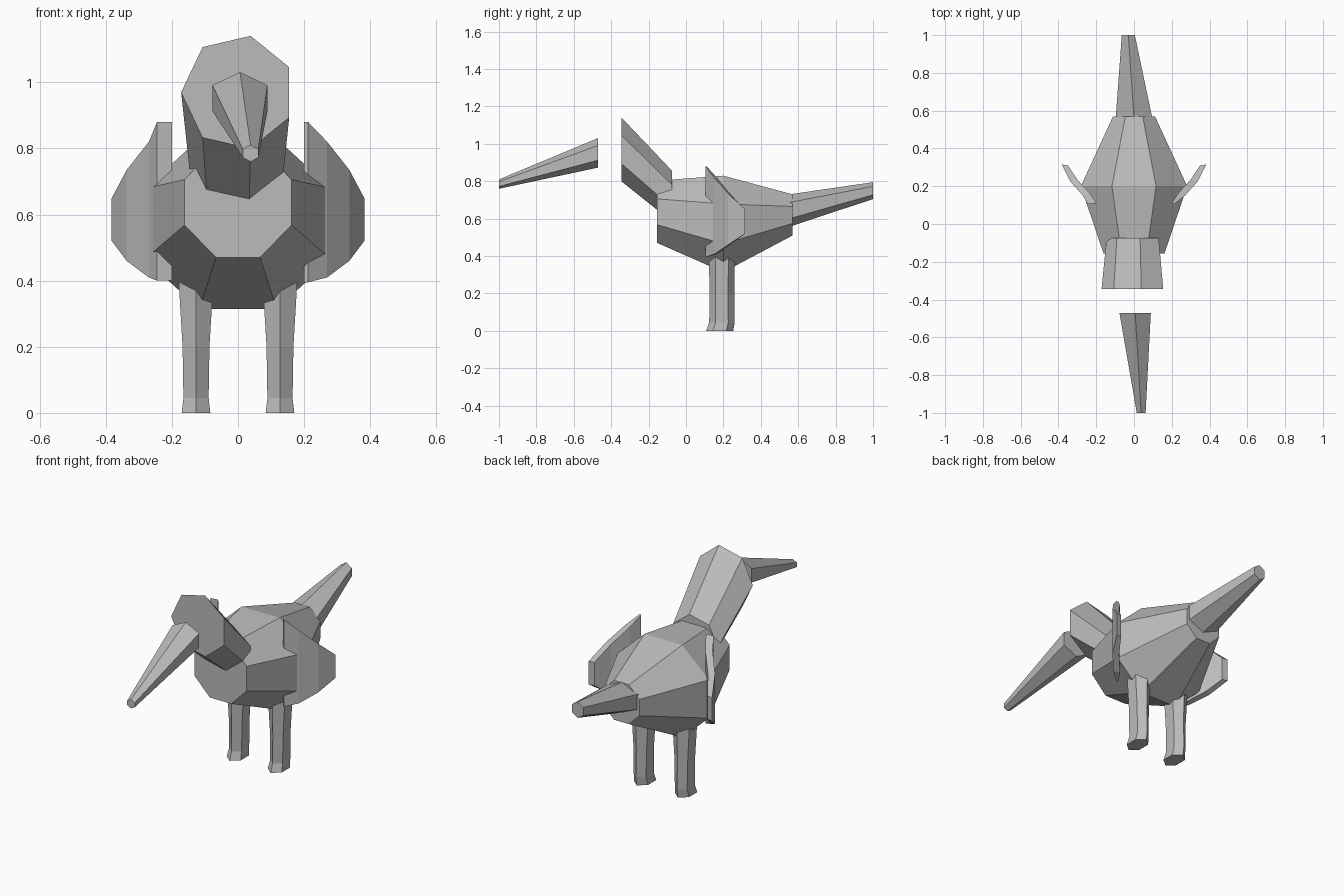
import bpy
import bmesh
from math import cos, sin, radians, tau

cube = bpy.data.objects.get("Cube")
if cube:
    bpy.data.objects.remove(cube, do_unlink=True)

grey = bpy.data.materials.new("plain grey")
grey.use_nodes = True
shade = (0.5, 0.5, 0.5, 1.0)
grey.diffuse_color = shade
grey.node_tree.nodes["Principled BSDF"].inputs["Base Color"].default_value = shade


def loft(name, rings):
    """Skin a list of equal-sized point rings and cap both ends."""
    bm = bmesh.new()
    loops = [[bm.verts.new(p) for p in ring] for ring in rings]
    count = len(loops[0])
    for a, b in zip(loops, loops[1:]):
        for i in range(count):
            j = (i + 1) % count
            bm.faces.new((a[i], a[j], b[j], b[i]))
    bm.faces.new(loops[0])
    bm.faces.new(loops[-1])
    bmesh.ops.recalc_face_normals(bm, faces=bm.faces)
    mesh = bpy.data.meshes.new(name)
    bm.to_mesh(mesh)
    bm.free()
    mesh.materials.append(grey)
    obj = bpy.data.objects.new(name, mesh)
    bpy.context.collection.objects.link(obj)
    return obj


def upright_ring(sides, start, y, x, z, rx, rz):
    """Polygon facing along y."""
    angles = [radians(start) + tau * i / sides for i in range(sides)]
    return [(x + rx * cos(a), y, z + rz * sin(a)) for a in angles]


def level_ring(sides, start, z, x, y, rx, ry):
    """Polygon facing along z."""
    angles = [radians(start) + tau * i / sides for i in range(sides)]
    return [(x + rx * cos(a), y + ry * sin(a), z) for a in angles]


# Eight-sided body, widest in the middle
loft("body", [
    upright_ring(8, 22.5, -0.155, 0, 0.637, 0.175, 0.18),
    upright_ring(8, 22.5, 0.2, 0, 0.572, 0.305, 0.279),
    upright_ring(8, 22.5, 0.57, 0, 0.62, 0.12, 0.119),
])

# Seven-sided neck with a flat front
loft("neck", [
    upright_ring(7, 180, -0.075, 0, 0.72, 0.145, 0.14),
    upright_ring(7, 180, -0.345, 0, 0.97, 0.172, 0.175),
])

# Six-sided tapering beak and tail
loft("beak", [
    upright_ring(6, 90, -0.47, 0.006, 0.952, 0.096, 0.079),
    upright_ring(6, 90, -1.0, 0.038, 0.785, 0.027, 0.025),
])
loft("tail", [
    upright_ring(6, 90, 0.56, 0, 0.645, 0.112, 0.086),
    upright_ring(6, 90, 1.0, -0.03, 0.75, 0.04, 0.045),
])

# Legs flaring slightly at hip and foot
for side, label in ((1, "left"), (-1, "right")):
    loft(label + "_leg", [
        level_ring(6, 90, z, side * 0.127, y, rx, ry)
        for z, y, rx, ry in ((0, 0.18, 0.05, 0.073), (0.045, 0.192, 0.044, 0.068),
                             (0.2, 0.192, 0.047, 0.066), (0.42, 0.192, 0.062, 0.07))
    ])

# Thin faceted wings: each column is outer x, y, inner x, y, low z, high z
columns = ((0.27, 0.15, 0.235, 0.165, 0.41, 0.82),
           (0.337, 0.225, 0.3, 0.235, 0.46, 0.735),
           (0.382, 0.315, 0.35, 0.31, 0.52, 0.65))
for side, label, lead in ((1, "left", (0.212, 0.105, 0.2, 0.11, 0.395, 0.88)),
                          (-1, "right", (0.245, 0.105, 0.2, 0.11, 0.4, 0.88))):
    loft(label + "_wing", [
        [(side * ox, oy, low), (side * ox, oy, high), (side * ix, iy, high), (side * ix, iy, low)]
        for ox, oy, ix, iy, low, high in (lead,) + columns
    ])
